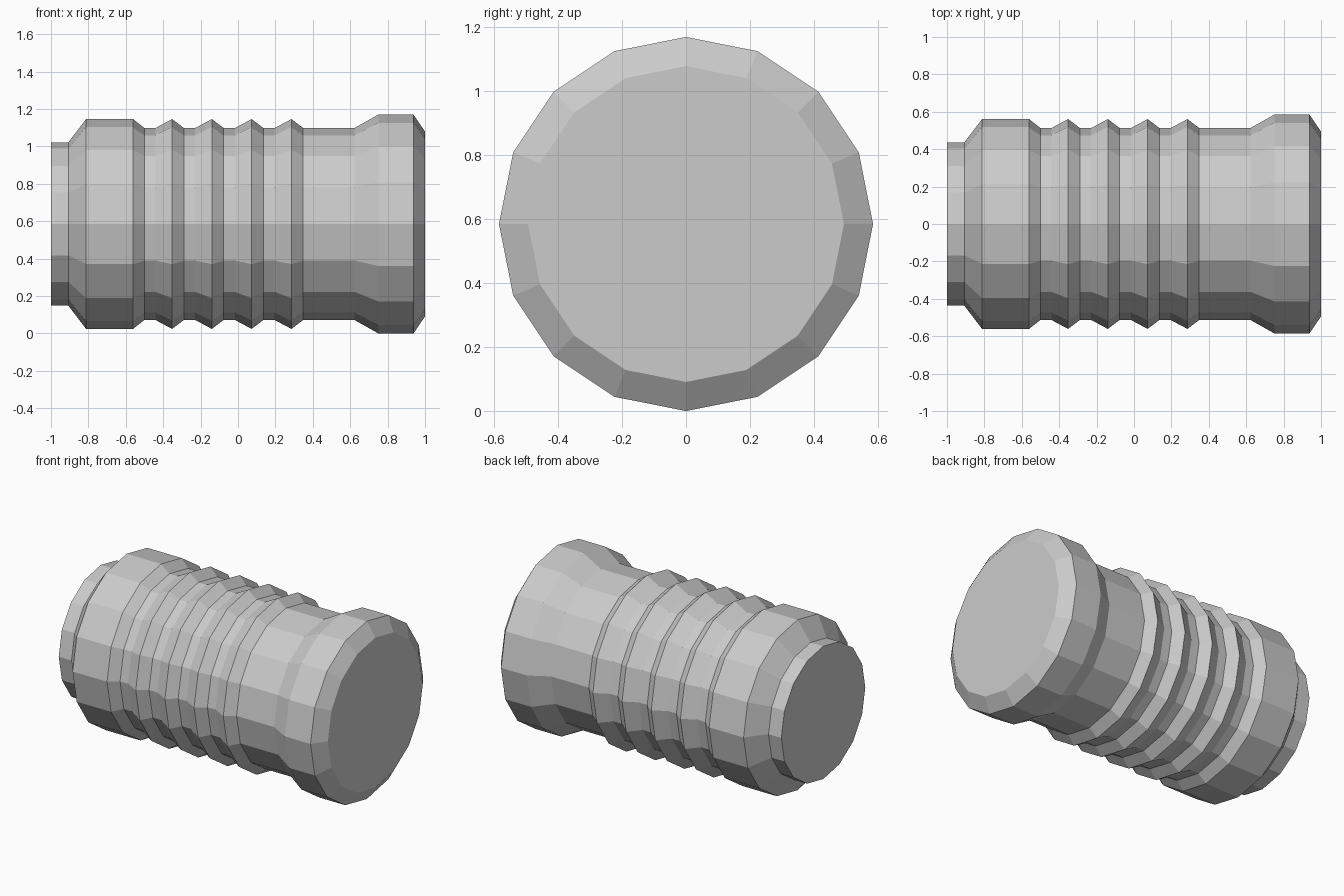
import bpy, bmesh
from math import sin, cos, pi

if "Cube" in bpy.data.objects:
    bpy.data.objects.remove(bpy.data.objects["Cube"])

SIDES = 16
AXIS_Z = 0.585
VALLEY, RIDGE = 0.513, 0.561

# Plain collar and first wide band: (x, radius)
profile = [(-1.0, 0.437), (-0.907, 0.437), (-0.812, RIDGE),
           (-0.561, RIDGE), (-0.50, VALLEY)]

# Four repeating sharp ridges
for i in range(4):
    peak = -0.352 + i * 0.2125
    profile += [(peak - 0.09, VALLEY), (peak, RIDGE), (peak + 0.063, VALLEY)]

# Smooth neck and chamfered wide end
profile += [(0.622, VALLEY), (0.75, 0.585), (0.938, 0.585), (1.0, 0.494)]

# Lathe the profile around the x axis
bm = bmesh.new()
rings = []
for x, r in profile:
    rings.append([bm.verts.new((x, r * sin(2 * pi * k / SIDES),
                                AXIS_Z + r * cos(2 * pi * k / SIDES)))
                  for k in range(SIDES)])
for a, b in zip(rings, rings[1:]):
    for k in range(SIDES):
        n = (k + 1) % SIDES
        bm.faces.new((a[k], a[n], b[n], b[k]))

# Flat end caps
bm.faces.new(rings[0])
bm.faces.new(rings[-1])
bmesh.ops.recalc_face_normals(bm, faces=bm.faces)

mesh = bpy.data.meshes.new("ribbed_plug")
bm.to_mesh(mesh)
bm.free()
bpy.context.collection.objects.link(bpy.data.objects.new("ribbed_plug", mesh))
